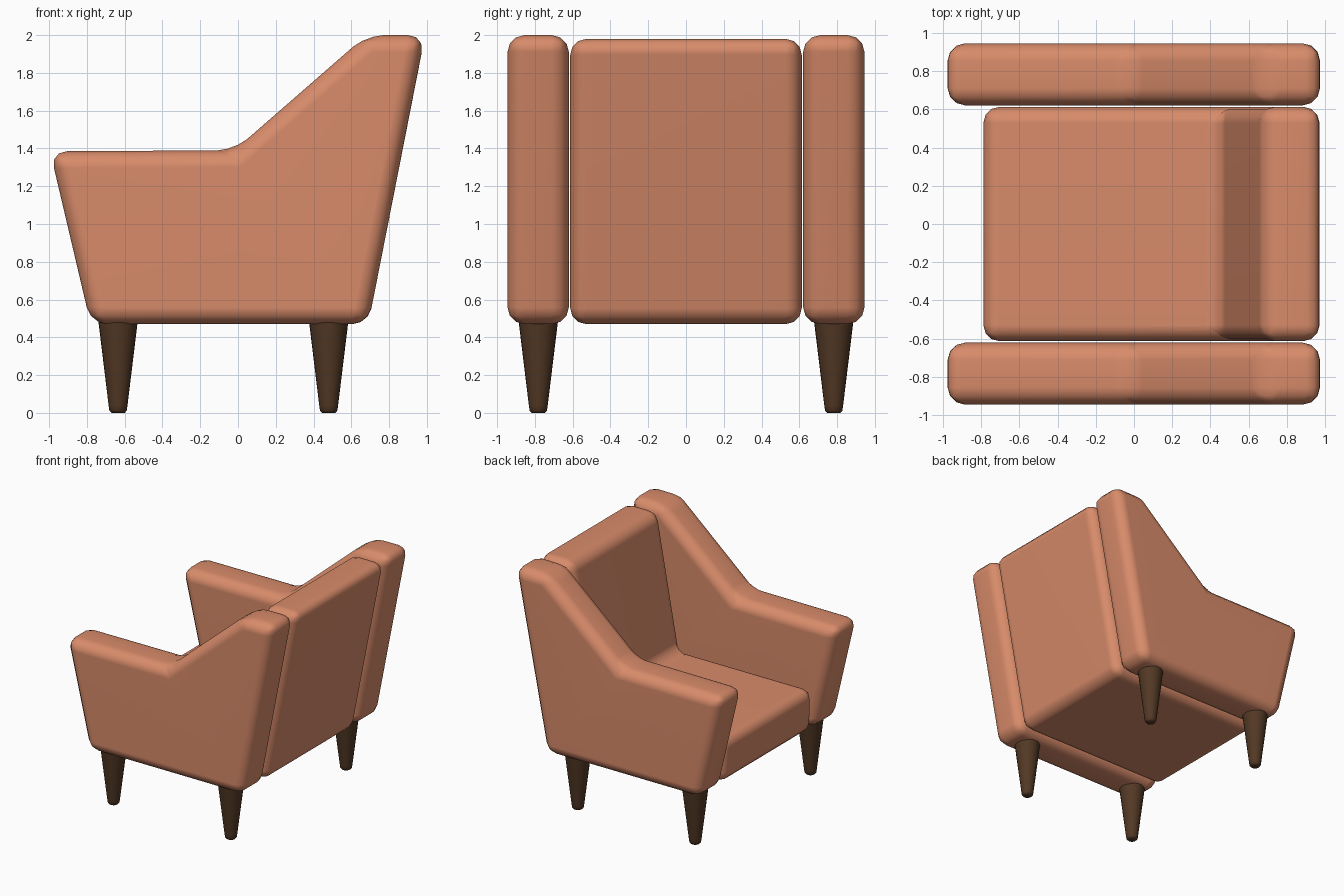
import bpy, bmesh, math

cube = bpy.data.objects.get("Cube")
if cube:
    bpy.data.objects.remove(cube, do_unlink=True)


def make_material(name, rgb):
    mat = bpy.data.materials.new(name)
    mat.use_nodes = True
    colour = (*rgb, 1.0)
    mat.diffuse_color = colour
    mat.node_tree.nodes["Principled BSDF"].inputs["Base Color"].default_value = colour
    return mat


fabric = make_material("terracotta fabric", (0.69, 0.26, 0.145))
wood = make_material("dark wood", (0.085, 0.04, 0.018))


def finish(bm, name, mat, angle):
    bmesh.ops.recalc_face_normals(bm, faces=bm.faces)
    mesh = bpy.data.meshes.new(name)
    bm.to_mesh(mesh)
    bm.free()
    mesh.materials.append(mat)
    obj = bpy.data.objects.new(name, mesh)
    bpy.context.collection.objects.link(obj)
    bpy.ops.object.select_all(action="DESELECT")
    obj.select_set(True)
    bpy.context.view_layer.objects.active = obj
    bpy.ops.object.shade_smooth_by_angle(angle=math.radians(angle))
    return obj


def cushion(name, profile, y0, y1, radius):
    """Extrude an x-z outline from y0 to y1 and round every edge."""
    bm = bmesh.new()
    face = bm.faces.new([bm.verts.new((x, y0, z)) for x, z in profile])
    new = bmesh.ops.extrude_face_region(bm, geom=[face])["geom"]
    verts = [v for v in new if isinstance(v, bmesh.types.BMVert)]
    bmesh.ops.translate(bm, verts=verts, vec=(0, y1 - y0, 0))
    bmesh.ops.recalc_face_normals(bm, faces=bm.faces)
    bmesh.ops.bevel(bm, geom=bm.edges[:], offset=radius, offset_type="OFFSET",
                    segments=3, profile=0.5, affect="EDGES")
    obj = finish(bm, name, fabric, 60)
    obj.modifiers.new("Soft shading", "WEIGHTED_NORMAL").keep_sharp = True
    return obj


def leg(name, x, y):
    """Tapered round leg with a softened foot."""
    bm = bmesh.new()
    rings = []
    for radius, z in ((0.035, 0.0), (0.046, 0.012), (0.05, 0.04), (0.106, 0.50)):
        ring = bmesh.ops.create_circle(bm, segments=24, radius=radius)["verts"]
        bmesh.ops.translate(bm, verts=ring, vec=(x, y, z))
        rings.append(ring)
    for low, high in zip(rings, rings[1:]):
        for i in range(len(low)):
            j = (i + 1) % len(low)
            bm.faces.new((low[i], low[j], high[j], high[i]))
    bm.faces.new(rings[0])
    bm.faces.new(rings[-1])
    finish(bm, name, wood, 50)


# Outlines seen from the side
arm_outline = [(-0.78, 0.47), (0.69, 0.47), (0.99, 2.0),
               (0.68, 2.0), (-0.02, 1.39), (-0.995, 1.385)]
seat_outline = [(-0.78, 0.47), (0.69, 0.47), (0.987, 1.98),
                (0.67, 1.98), (0.46, 0.84), (-0.79, 0.84)]

# Upholstered body
cushion("seat_and_back", seat_outline, -0.613, 0.613, 0.085)
for side, s in (("front", -1), ("rear", 1)):
    cushion(side + "_arm", arm_outline, s * 0.62, s * 0.945, 0.09)
    for end, x in (("seat", -0.635), ("back", 0.48)):
        leg(f"{side}_{end}_leg", x, s * 0.782)
